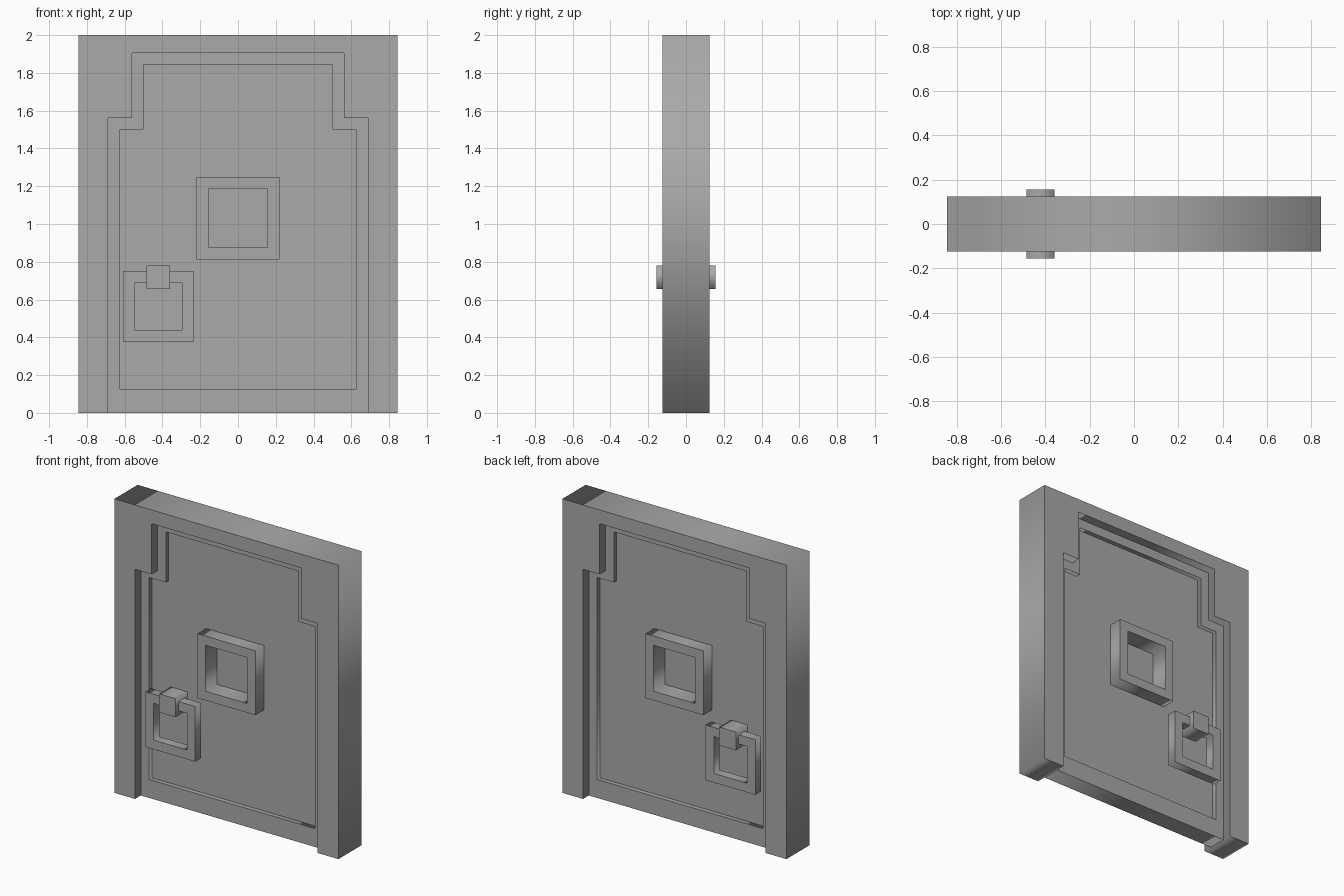
import bpy
from mathutils import Matrix

if "Cube" in bpy.data.objects:
    bpy.data.objects.remove(bpy.data.objects["Cube"])

U = 1 / 16  # modelling grid unit

stone = bpy.data.materials.new("grey")
stone.diffuse_color = (0.4, 0.4, 0.4, 1)
stone.use_nodes = True
stone.node_tree.nodes["Principled BSDF"].inputs["Base Color"].default_value = stone.diffuse_color


def rect(x0, x1, z0, z1):
    return [(x0, z0), (x1, z0), (x1, z1), (x0, z1)]


def stepped(wide, narrow, bottom, shoulder, top):
    """Symmetric outline with notched upper corners."""
    right = [(wide, bottom), (wide, shoulder), (narrow, shoulder), (narrow, top)]
    return right + [(-x, z) for x, z in reversed(right)]


def slab(name, loops, y0, y1):
    """Extrude an outline (further loops are holes) from y0 to y1, in grid units."""
    curve = bpy.data.curves.new(name + "_profile", 'CURVE')
    curve.dimensions = '2D'
    curve.fill_mode = 'BOTH'
    curve.extrude = (y1 - y0) / 2 * U
    for loop in loops:
        spline = curve.splines.new('POLY')
        spline.points.add(len(loop) - 1)
        for point, (x, z) in zip(spline.points, loop):
            point.co = (x * U, z * U, 0, 1)
        spline.use_cyclic_u = True
    temp = bpy.data.objects.new(name + "_profile", curve)
    mesh = bpy.data.meshes.new_from_object(temp)
    bpy.data.objects.remove(temp)
    bpy.data.curves.remove(curve)
    mesh.transform(Matrix.Translation((0, (y0 + y1) / 2 * U, 0))
                   @ Matrix.Rotation(1.5707963, 4, 'X'))
    mesh.name = name
    mesh.materials.clear()
    mesh.materials.append(stone)
    obj = bpy.data.objects.new(name, mesh)
    bpy.context.collection.objects.link(obj)
    return obj


opening = stepped(11, 9, 0, 25, 30.5)
inset = stepped(10, 8, 2, 24, 29.5)
window_outer = rect(-3.5, 3.5, 13, 20)
window_inner = rect(-2.5, 2.5, 14, 19)

# Outer frame, one U-shaped piece open at the floor
frame = [(-13.5, 0), (-13.5, 32), (13.5, 32), (13.5, 0)] + opening
slab("door_frame", [frame], -2, 2)

# Raised border and recessed door panel
slab("door_border", [opening, inset], -1, 1)
slab("door_panel", [inset, window_outer], -0.5, 0.5)

# Window surround and its pane
slab("window_surround", [window_outer, window_inner], -2, 2)
slab("window_pane", [window_inner], -0.04, 0.04)

# Ring handle hung from a block, on both sides
ring = [rect(-9.75, -3.75, 6, 12), rect(-8.75, -4.75, 7, 11)]
block = [rect(-7.75, -5.75, 10.5, 12.5)]
for side, s in (("front", -1), ("back", 1)):
    slab(side + "_handle_ring", ring, *sorted((s * 1, s * 2)))
    slab(side + "_handle_block", block, *sorted((s * 0.5, s * 2.5)))
